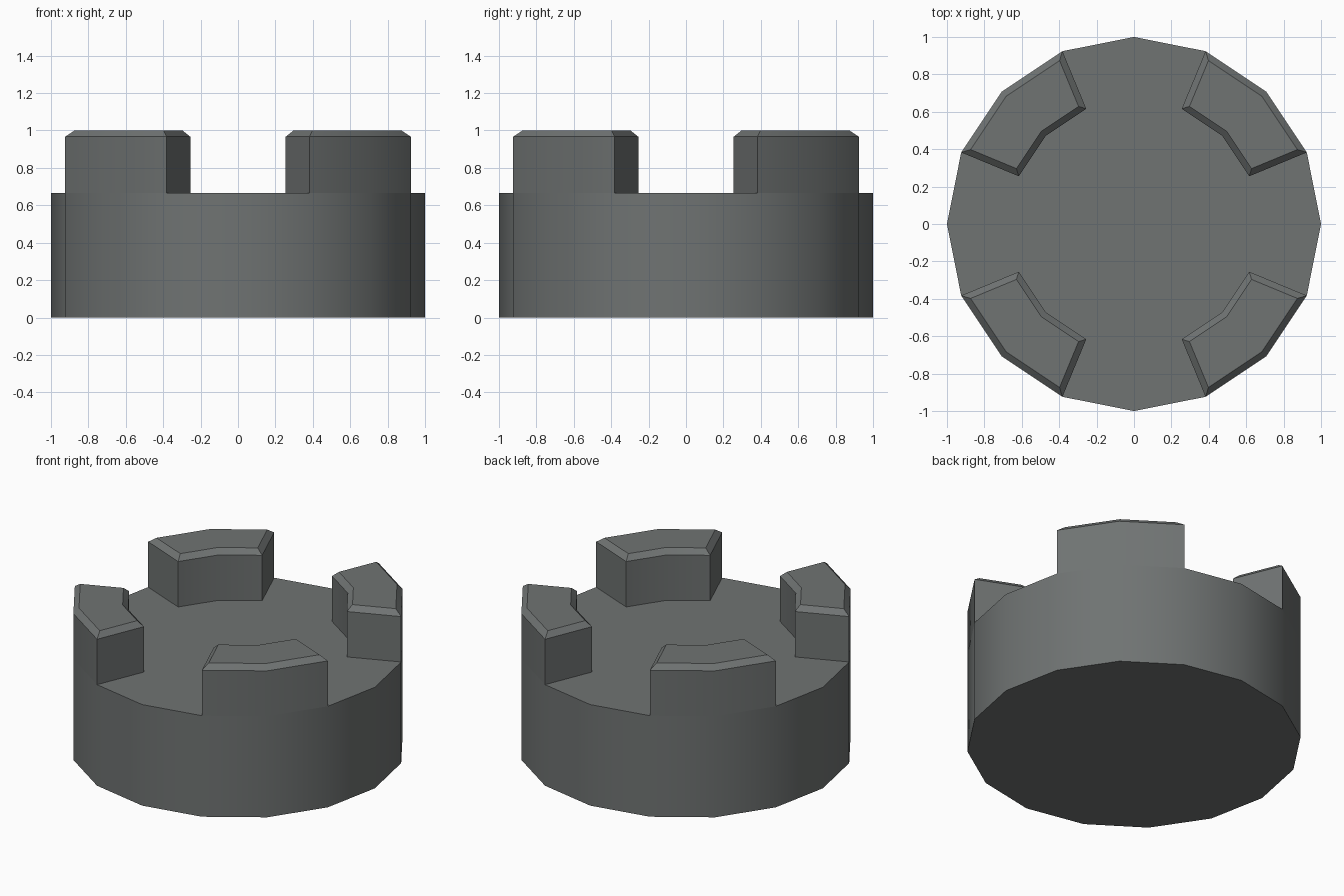
import bpy, bmesh, math

if "Cube" in bpy.data.objects:
    bpy.data.objects.remove(bpy.data.objects["Cube"])

SIDES, R_OUT, R_IN = 16, 1.0, 0.667
Z_BODY, Z_TOP, CHAMFER = 0.667, 1.0, 0.0333

mat = bpy.data.materials.new("dark grey")
mat.diffuse_color = (0.16, 0.172, 0.17, 1)
mat.use_nodes = True
mat.node_tree.nodes["Principled BSDF"].inputs["Base Color"].default_value = mat.diffuse_color

bm = bmesh.new()


def ring(r, z):
    step = 2 * math.pi / SIDES
    return [bm.verts.new((r * math.cos(i * step), r * math.sin(i * step), z))
            for i in range(SIDES)]


# drum: bottom, wall, rim and centre of the top
low, high, inner = ring(R_OUT, 0), ring(R_OUT, Z_BODY), ring(R_IN, Z_BODY)
bm.faces.new(low[::-1])
bm.faces.new(inner)
rim = []
for i in range(SIDES):
    j = (i + 1) % SIDES
    bm.faces.new((low[i], low[j], high[j], high[i]))
    rim.append(bm.faces.new((high[i], high[j], inner[j], inner[i])))

# four teeth: each raises two rim segments around a diagonal
teeth = [rim[q * 4 + k] for q in range(4) for k in (1, 2)]
out = bmesh.ops.extrude_face_region(bm, geom=teeth)["geom"]
bmesh.ops.translate(bm, vec=(0, 0, Z_TOP - Z_BODY),
                    verts=[g for g in out if isinstance(g, bmesh.types.BMVert)])
bmesh.ops.recalc_face_normals(bm, faces=bm.faces[:])

# merge each tooth top into one face, then chamfer its outline
tops = [f for f in bm.faces if f.calc_center_median().z > Z_TOP - 1e-4]
inside = [e for e in bm.edges if all(f in tops for f in e.link_faces)]
bmesh.ops.dissolve_edges(bm, edges=inside, use_verts=False)
outline = [e for e in bm.edges if all(v.co.z > Z_TOP - 1e-4 for v in e.verts)]
bmesh.ops.bevel(bm, geom=outline, offset=CHAMFER, segments=1,
                affect='EDGES', offset_type='OFFSET')

mesh = bpy.data.meshes.new("toothed_drum")
bm.to_mesh(mesh)
bm.free()
mesh.materials.append(mat)
drum = bpy.data.objects.new("toothed_drum", mesh)
bpy.context.collection.objects.link(drum)
bpy.context.view_layer.objects.active = drum
drum.select_set(True)
bpy.ops.object.shade_smooth_by_angle(angle=math.radians(30))
